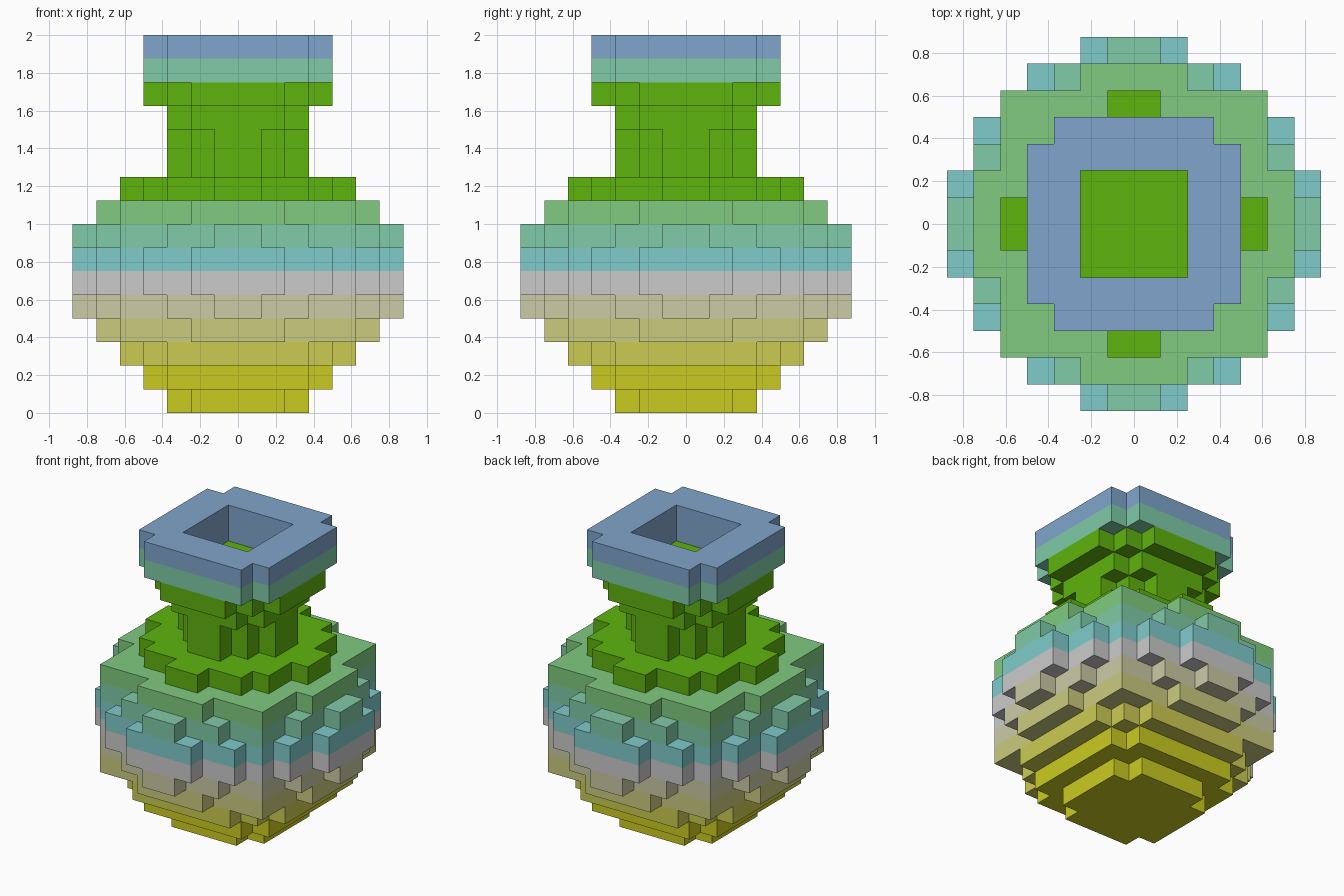
import bpy, bmesh
from mathutils import Vector

cube = bpy.data.objects.get("Cube")
if cube:
    bpy.data.objects.remove(cube)

V = 0.125  # edge of one block


def linear(c):
    c /= 255
    return c / 12.92 if c <= 0.04045 else ((c + 0.055) / 1.055) ** 2.4


def material(name, rgb):
    col = [linear(c) for c in rgb] + [1]
    m = bpy.data.materials.new(name)
    m.use_nodes = True
    m.diffuse_color = col
    bsdf = next(n for n in m.node_tree.nodes if n.type == 'BSDF_PRINCIPLED')
    bsdf.inputs["Base Color"].default_value = col
    return m


mats = {n: material(n, c) for n, c in {
    "yellow": (203, 203, 33), "dull yellow": (203, 203, 82),
    "khaki": (203, 203, 128), "beige": (203, 203, 166),
    "light grey": (203, 203, 203), "cyan": (128, 203, 203),
    "teal": (128, 203, 168), "light green": (129, 203, 128),
    "green": (95, 180, 13), "blue": (128, 165, 203)}.items()}
names = list(mats)

# Each layer, bottom to top: part, colour, half sizes of the crossed boxes
wide = [(2, 7), (4, 6), (5, 5)]
shoulder = [(1, 7), (3, 6), (5, 5)]
collar = [(2, 6), (5, 5)]
stem = [(1, 3), (2, 2)]
layers = [
    ("body", "yellow", [(2, 3)]),
    ("body", "yellow", [(3, 4)]),
    ("body", "dull yellow", [(3, 5), (4, 4)]),
    ("body", "khaki", collar),
    ("body", "beige", shoulder),
    ("body", "light grey", wide),
    ("body", "cyan", wide),
    ("body", "teal", shoulder),
    ("body", "light green", collar),
    ("neck", "green", [(1, 5), (3, 4)]),
    ("neck", "green", stem),
    ("neck", "green", stem),
    ("neck", "green", [(2, 3)]),
    ("neck", "green", [(2, 4), (3, 3)]),
    ("rim", "teal", [(3, 4)]),
    ("rim", "blue", [(3, 4)]),
]

# Fill the blocks of every layer, leaving the square mouth open
blocks = {}
for z, (part, colour, boxes) in enumerate(layers):
    for a, b in boxes:
        for hx, hy in ((a, b), (b, a)):
            for x in range(-hx, hx):
                for y in range(-hy, hy):
                    mouth = part == "rim" and -2 <= x < 2 and -2 <= y < 2
                    if not mouth:
                        blocks[x, y, z] = (part, colour)


def build(part):
    """Skin the outer faces of one part and merge the flat areas."""
    bm = bmesh.new()
    for (x, y, z), (p, colour) in blocks.items():
        if p != part:
            continue
        centre = Vector((x, y, z)) + Vector((0.5, 0.5, 0.5))
        for axis in range(3):
            for s in (-1, 1):
                n = Vector((0, 0, 0))
                n[axis] = s
                if (x + int(n.x), y + int(n.y), z + int(n.z)) in blocks:
                    continue
                u, w = Vector((0, 0, 0)), Vector((0, 0, 0))
                u[(axis + 1) % 3] = 0.5
                w[(axis + 2) % 3] = 0.5 * s
                mid = centre + n * 0.5
                f = bm.faces.new([bm.verts.new((mid + d) * V)
                                  for d in (-u - w, u - w, u + w, w - u)])
                # Mouth walls are blue all the way down
                inner = part == "rim" and axis < 2 and max(abs(mid.x), abs(mid.y)) < 2.1
                f.material_index = names.index("blue" if inner else colour)
    bmesh.ops.remove_doubles(bm, verts=bm.verts, dist=V / 100)
    bmesh.ops.dissolve_limit(bm, angle_limit=0.01, verts=bm.verts,
                             edges=bm.edges, delimit={'MATERIAL'})
    mesh = bpy.data.meshes.new(part)
    bm.to_mesh(mesh)
    bm.free()
    for m in mats.values():
        mesh.materials.append(m)
    bpy.context.collection.objects.link(bpy.data.objects.new(part, mesh))


for part in ("body", "neck", "rim"):
    build(part)
